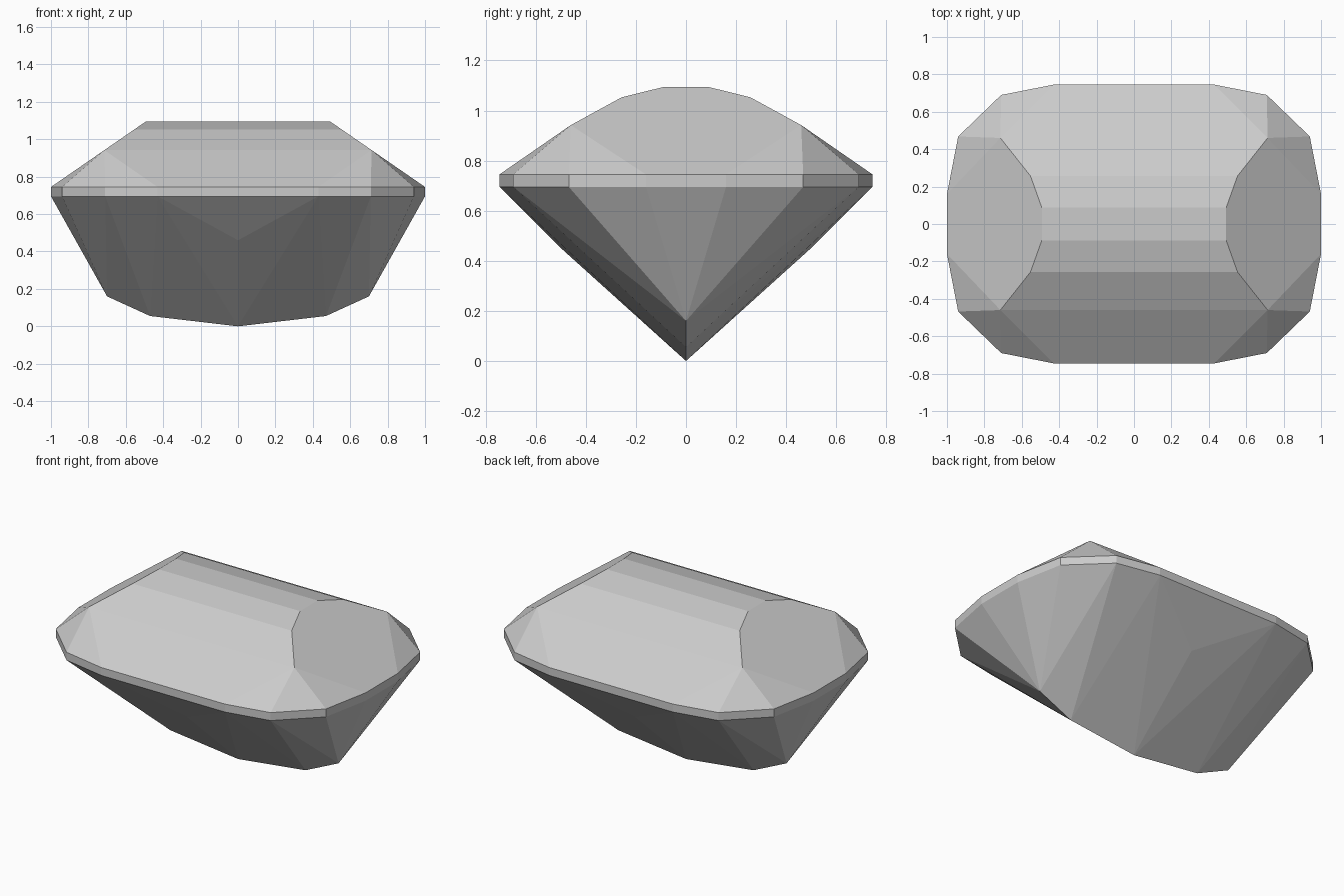
import bpy
import bmesh
import math

if "Cube" in bpy.data.objects:
    bpy.data.objects.remove(bpy.data.objects["Cube"], do_unlink=True)

GIRDLE_TOP, GIRDLE_BOTTOM = 0.745, 0.695
END_SLOPE = 0.69


def mirrored(x, y, z):
    """All distinct mirror images of a point across x and y."""
    return {(sx * x, sy * y, z) for sx in (-1, 1) for sy in (-1, 1)}


def make_material(name, value):
    mat = bpy.data.materials.new(name)
    mat.use_nodes = True
    colour = (value, value, value, 1)
    mat.diffuse_color = colour
    mat.node_tree.nodes["Principled BSDF"].inputs["Base Color"].default_value = colour
    return mat


points = set()

# Girdle: an octagonal cushion outline with a thin vertical band
for x, y in [(0.43, 0.745), (0.71, 0.69), (0.94, 0.468), (1.0, 0.16)]:
    for z in (GIRDLE_TOP, GIRDLE_BOTTOM):
        points |= mirrored(x, y, z)

# Crown: a faceted barrel whose ends are cut by flat sloping planes
for y, z in [(0.46, 0.942), (0.257, 1.053), (0.087, 1.095)]:
    points |= mirrored(1 - (z - GIRDLE_TOP) / END_SLOPE, y, z)

# Pavilion: a bent keel and one shallow break on each long side
for x, y, z in [(0, 0, 0), (0.47, 0, 0.055), (0.7, 0, 0.16), (0, 0.51, 0.46)]:
    points |= mirrored(x, y, z)

# Facets: the gem is convex, so its hull gives every cut face
bm = bmesh.new()
for p in sorted(points):
    bm.verts.new(p)
bmesh.ops.remove_doubles(bm, verts=bm.verts, dist=0.0001)
bmesh.ops.convex_hull(bm, input=bm.verts)
bmesh.ops.dissolve_limit(bm, angle_limit=math.radians(0.5),
                         verts=bm.verts, edges=bm.edges)
bmesh.ops.recalc_face_normals(bm, faces=bm.faces)

mesh = bpy.data.meshes.new("cut_gem")
bm.to_mesh(mesh)
bm.free()
mesh.materials.append(make_material("pale_grey", 0.6))
gem = bpy.data.objects.new("cut_gem", mesh)
bpy.context.collection.objects.link(gem)
